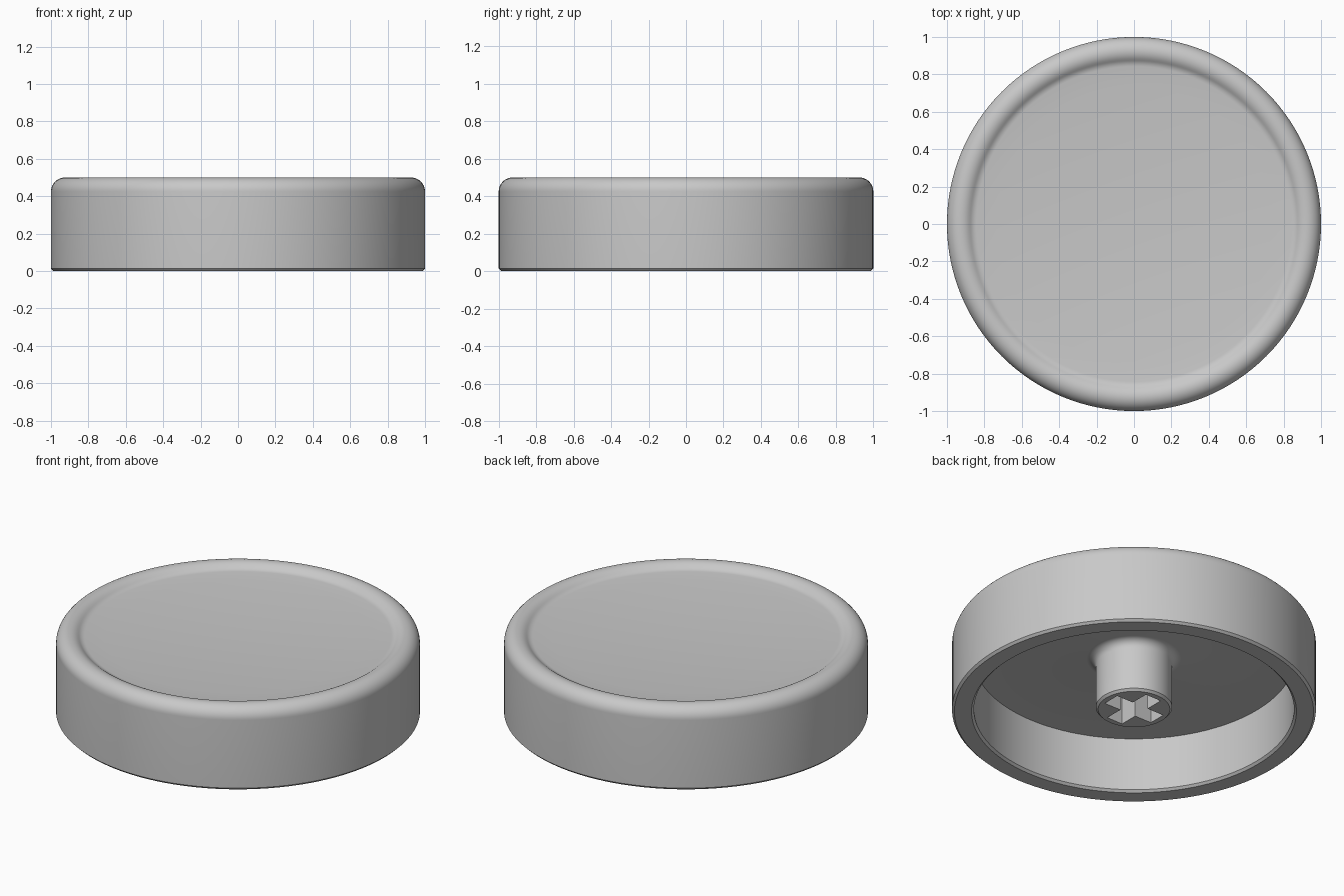
import bpy, bmesh
from math import sin, cos, radians, pi
from mathutils import Matrix

SEGMENTS = 128

cube = bpy.data.objects.get("Cube")
if cube:
    bpy.data.objects.remove(cube, do_unlink=True)

grey = bpy.data.materials.new("light_grey_plastic")
grey.use_nodes = True
colour = (0.58, 0.58, 0.58, 1)
grey.diffuse_color = colour
grey.node_tree.nodes["Principled BSDF"].inputs["Base Color"].default_value = colour


def arc(r, z, radius, start, end, steps):
    """Points on a profile arc, angles in degrees."""
    angles = [radians(start + (end - start) * i / steps) for i in range(steps + 1)]
    return [(r + radius * cos(a), z + radius * sin(a)) for a in angles]


def make_object(name, bm):
    bmesh.ops.recalc_face_normals(bm, faces=bm.faces)
    mesh = bpy.data.meshes.new(name)
    bm.to_mesh(mesh)
    bm.free()
    mesh.materials.append(grey)
    obj = bpy.data.objects.new(name, mesh)
    bpy.context.collection.objects.link(obj)
    return obj


def lathe(name, profile):
    bm = bmesh.new()
    verts = [bm.verts.new((r, 0, z)) for r, z in profile]
    edges = [bm.edges.new(pair) for pair in zip(verts, verts[1:])]
    bmesh.ops.spin(bm, geom=verts + edges, cent=(0, 0, 0), axis=(0, 0, 1),
                   angle=2 * pi, steps=SEGMENTS, use_merge=True)
    bmesh.ops.remove_doubles(bm, verts=bm.verts, dist=0.0001)
    return make_object(name, bm)


# Shallow dish on the top
dish_edge, dish_low, dish_high = 0.842, 0.44, 0.4686
profile = [(dish_edge * t, dish_low + (dish_high - dish_low) * t * t)
           for t in (i / 8 for i in range(8))]
# Rolled rim: hollow fillet, then rounded shoulder
profile += arc(0.838, 0.5285, 0.06, -86, -50, 5)
profile += arc(0.925, 0.425, 0.075, 130, 0, 16)[1:]
# Side wall, chamfered bottom ring and inner wall
profile += [(1, 0.013), (0.987, 0), (0.893, 0), (0.88, 0.013), (0.88, 0.335)]
# Ceiling, filleted stem and chamfered stem end
profile += arc(0.26, 0.285, 0.05, 90, 180, 6)
profile += [(0.21, 0.028), (0.197, 0.015), (0, 0.015)]
cap = lathe("round_cap", profile)

# Cross-shaped socket cut into the stem
arm, half, depth = 0.165, 0.053, 0.27
bm = bmesh.new()
quarter = [(arm, -half), (arm, half), (half, half)]
outline = []
for turn in range(4):
    spin = Matrix.Rotation(turn * pi / 2, 2)
    for x, y in quarter:
        outline.append((spin[0][0] * x + spin[0][1] * y,
                        spin[1][0] * x + spin[1][1] * y))
face = bm.faces.new([bm.verts.new((x, y, -0.05)) for x, y in outline])
top = bmesh.ops.extrude_face_region(bm, geom=[face])["geom"]
bmesh.ops.translate(bm, vec=(0, 0, depth + 0.05),
                    verts=[v for v in top if isinstance(v, bmesh.types.BMVert)])
cutter = make_object("socket_cutter", bm)
cutter.hide_render = True

bpy.context.view_layer.objects.active = cap
cap.select_set(True)
cut = cap.modifiers.new("cross_socket", "BOOLEAN")
cut.operation = "DIFFERENCE"
cut.solver = "EXACT"
cut.object = cutter
bpy.ops.object.modifier_apply(modifier=cut.name)
bpy.data.objects.remove(cutter, do_unlink=True)

# Smooth round surfaces, crisp chamfers
bpy.ops.object.shade_smooth_by_angle(angle=radians(30))
